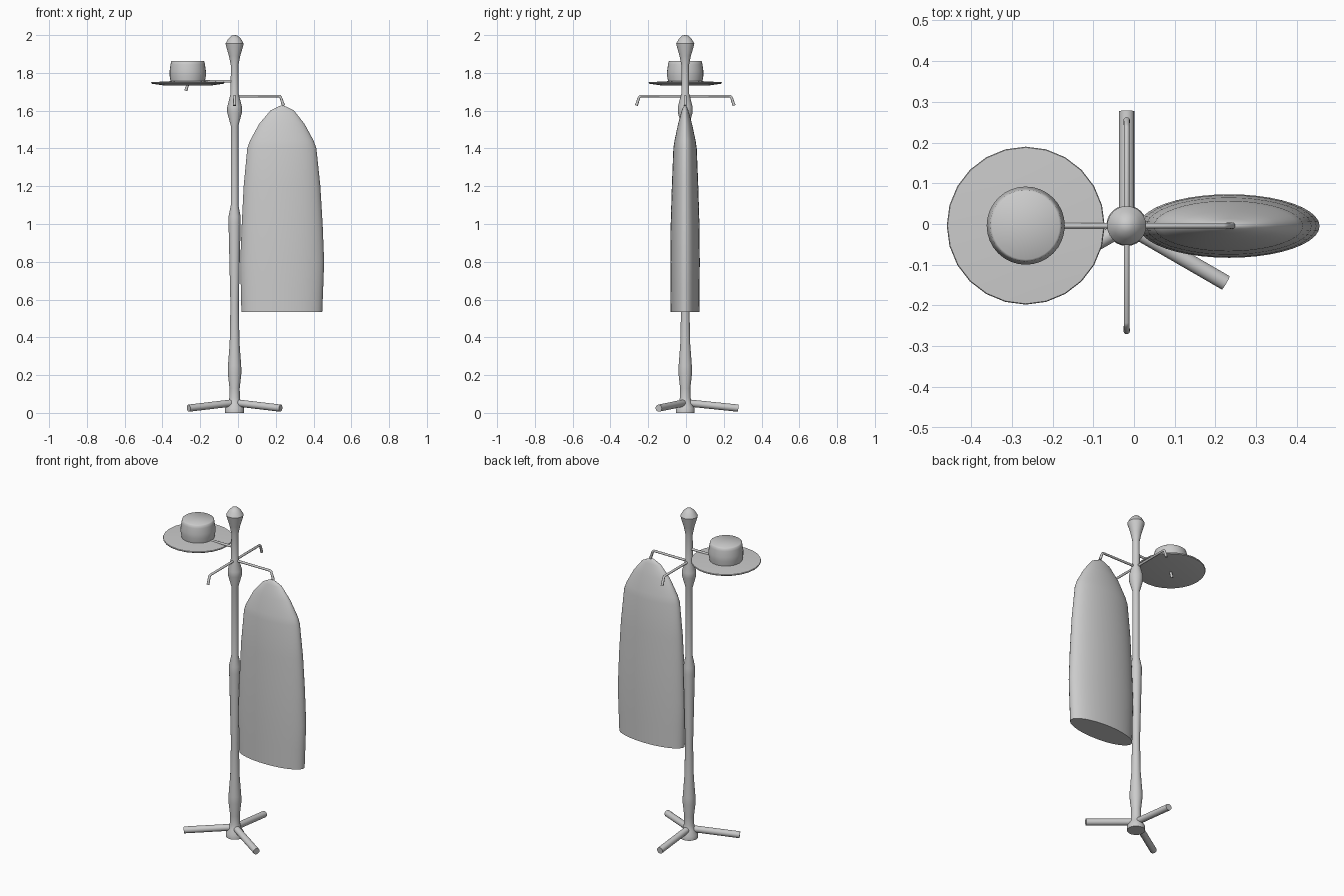
import bpy, math
from mathutils import Vector

cube = bpy.data.objects.get("Cube")
if cube:
    bpy.data.objects.remove(cube, do_unlink=True)

grey = bpy.data.materials.new("plain grey")
grey.use_nodes = True
grey.diffuse_color = (0.6, 0.6, 0.6, 1)
grey.node_tree.nodes["Principled BSDF"].inputs["Base Color"].default_value = (0.6, 0.6, 0.6, 1)

POLE = Vector((-0.018, -0.004, 0))


def loft(name, rings, sides, angle=40):
    """Capped skin over rings given as (centre, side axis, up axis)."""
    verts, faces = [], []
    for c, u, v in rings:
        for i in range(sides):
            a = math.tau * i / sides
            verts.append(c + u * math.cos(a) + v * math.sin(a))
    for r in range(len(rings) - 1):
        for i in range(sides):
            j = (i + 1) % sides
            a, b = r * sides, (r + 1) * sides
            faces.append((a + i, a + j, b + j, b + i))
    last = (len(rings) - 1) * sides
    faces.append(tuple(reversed(range(sides))))
    faces.append(tuple(range(last, last + sides)))
    mesh = bpy.data.meshes.new(name)
    mesh.from_pydata(verts, [], faces)
    mesh.materials.append(grey)
    ob = bpy.data.objects.new(name, mesh)
    bpy.context.collection.objects.link(ob)
    bpy.ops.object.select_all(action='DESELECT')
    ob.select_set(True)
    bpy.context.view_layer.objects.active = ob
    bpy.ops.object.shade_smooth_by_angle(angle=math.radians(angle))
    return ob


def turned(name, centre, profile, sides, angle=40):
    """Upright lathe from (radius, height) pairs, bottom to top."""
    return loft(name, [(centre + Vector((0, 0, z)), Vector((r, 0, 0)), Vector((0, r, 0)))
                       for r, z in profile], sides, angle)


def rod(name, heading, path, sides=12):
    """Round bar along (distance, height, radius) points, outward from the pole."""
    out = Vector((math.cos(heading), math.sin(heading), 0))
    side = Vector((-out.y, out.x, 0))
    pts = [POLE + out * d + Vector((0, 0, z)) for d, z, r in path]
    rings = []
    for i, p in enumerate(pts):
        into = (p - pts[i - 1]).normalized() if i else (pts[1] - p).normalized()
        leave = (pts[i + 1] - p).normalized() if i + 1 < len(pts) else into
        t = (into + leave).normalized()
        rings.append((p, side * path[i][2], t.cross(side) * path[i][2]))
    return loft(name, rings, sides)


# Turned pole with knob and swellings
turned("pole", POLE, [
    (0.05, 0), (0.05, 0.025), (0.035, 0.05), (0.028, 0.08), (0.027, 0.13),
    (0.036, 0.21), (0.035, 0.25), (0.026, 0.37), (0.022, 0.57), (0.032, 1.0),
    (0.032, 1.04), (0.02, 1.1), (0.02, 1.52), (0.039, 1.59), (0.039, 1.62),
    (0.021, 1.69), (0.02, 1.84), (0.03, 1.89), (0.046, 1.945), (0.048, 1.955),
    (0.034, 1.98), (0.016, 1.997), (0.004, 2.0)], 24)

# Three splayed legs
for name, deg in (("back_leg", 90), ("left_leg", -30), ("right_leg", 210)):
    rod(name, math.radians(deg), [(0, 0.054, 0.019), (0.281, 0.025, 0.019)], 16)

# Four hooks; the hat hook sits higher
for name, deg, z in (("coat_hook", 0, 1.677), ("back_hook", 90, 1.677),
                     ("hat_hook", 180, 1.755), ("front_hook", 270, 1.677)):
    rod(name, math.radians(deg), [(0, z, 0.007), (0.237, z, 0.007),
                                  (0.244, z - 0.006, 0.007), (0.259, z - 0.05, 0.008)])

# Hat: brim and slightly bulging crown
HAT = Vector((-0.266, -0.004, 0))
turned("hat_brim", HAT, [(0.13, 1.734), (0.192, 1.743), (0.194, 1.748), (0.192, 1.751),
                         (0.09, 1.756)], 24)
turned("hat_crown", HAT, [(0.09, 1.75), (0.096, 1.785), (0.096, 1.81), (0.091, 1.845),
                          (0.088, 1.86), (0.083, 1.864)], 32)

# Hanging coat: flattened oval sections (centre x, half width, half depth, height)
COAT = [(0.232, 0.214, 0.076, 0.535), (0.233, 0.218, 0.077, 0.66),
        (0.234, 0.222, 0.078, 0.8), (0.234, 0.214, 0.076, 1.0),
        (0.233, 0.203, 0.07, 1.2), (0.232, 0.183, 0.062, 1.4),
        (0.232, 0.169, 0.056, 1.44), (0.232, 0.12, 0.037, 1.53),
        (0.234, 0.063, 0.018, 1.6), (0.234, 0.03, 0.011, 1.617),
        (0.234, 0.008, 0.004, 1.627)]
loft("coat", [(Vector((x, -0.005, z)), Vector((w, 0, 0)), Vector((0, d, 0)))
              for x, w, d, z in COAT], 40, 50)
